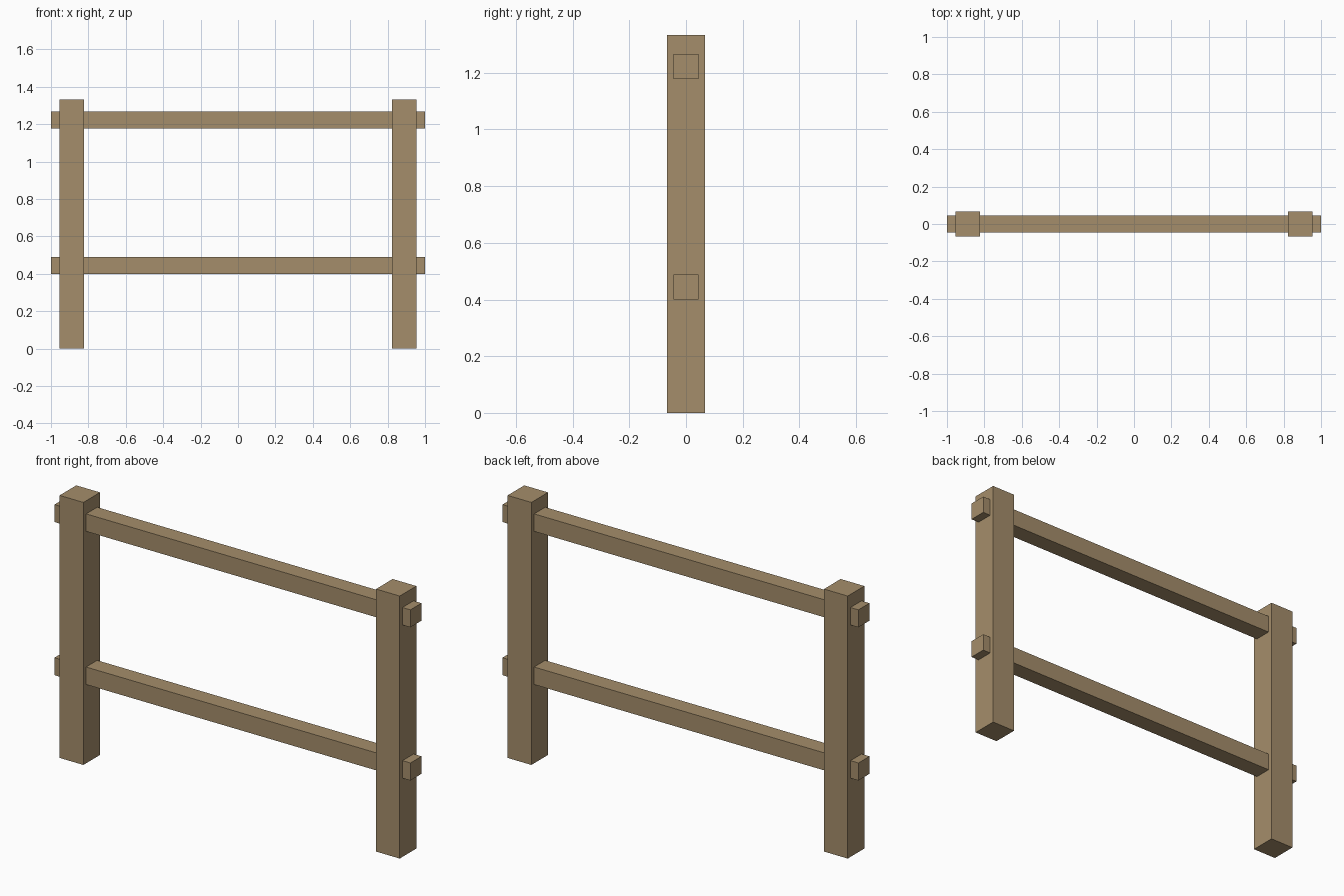
import bpy

if "Cube" in bpy.data.objects:
    bpy.data.objects.remove(bpy.data.objects["Cube"])

wood = bpy.data.materials.new("wood")
wood.diffuse_color = (0.376, 0.270, 0.147, 1)
wood.use_nodes = True
wood.node_tree.nodes["Principled BSDF"].inputs["Base Color"].default_value = wood.diffuse_color


def box(name, center, size):
    bpy.ops.mesh.primitive_cube_add(size=1, location=center)
    ob = bpy.context.object
    ob.name = name
    ob.scale = size
    bpy.ops.object.transform_apply(location=False, rotation=False, scale=True)
    ob.data.materials.append(wood)
    return ob


POST_HEIGHT, POST_WIDTH, POST_X = 1.3333, 0.1333, 0.8889
RAIL_LENGTH, RAIL_WIDTH = 2.0, 0.0889

# Square posts
for side, sx in (("left", -1), ("right", 1)):
    box(side + "_post", (sx * POST_X, 0, POST_HEIGHT / 2),
        (POST_WIDTH, POST_WIDTH, POST_HEIGHT))

# Rails passing through both posts
for level, z in (("lower", 0.4444), ("upper", 1.2222)):
    box(level + "_rail", (0, 0, z), (RAIL_LENGTH, RAIL_WIDTH, RAIL_WIDTH))
